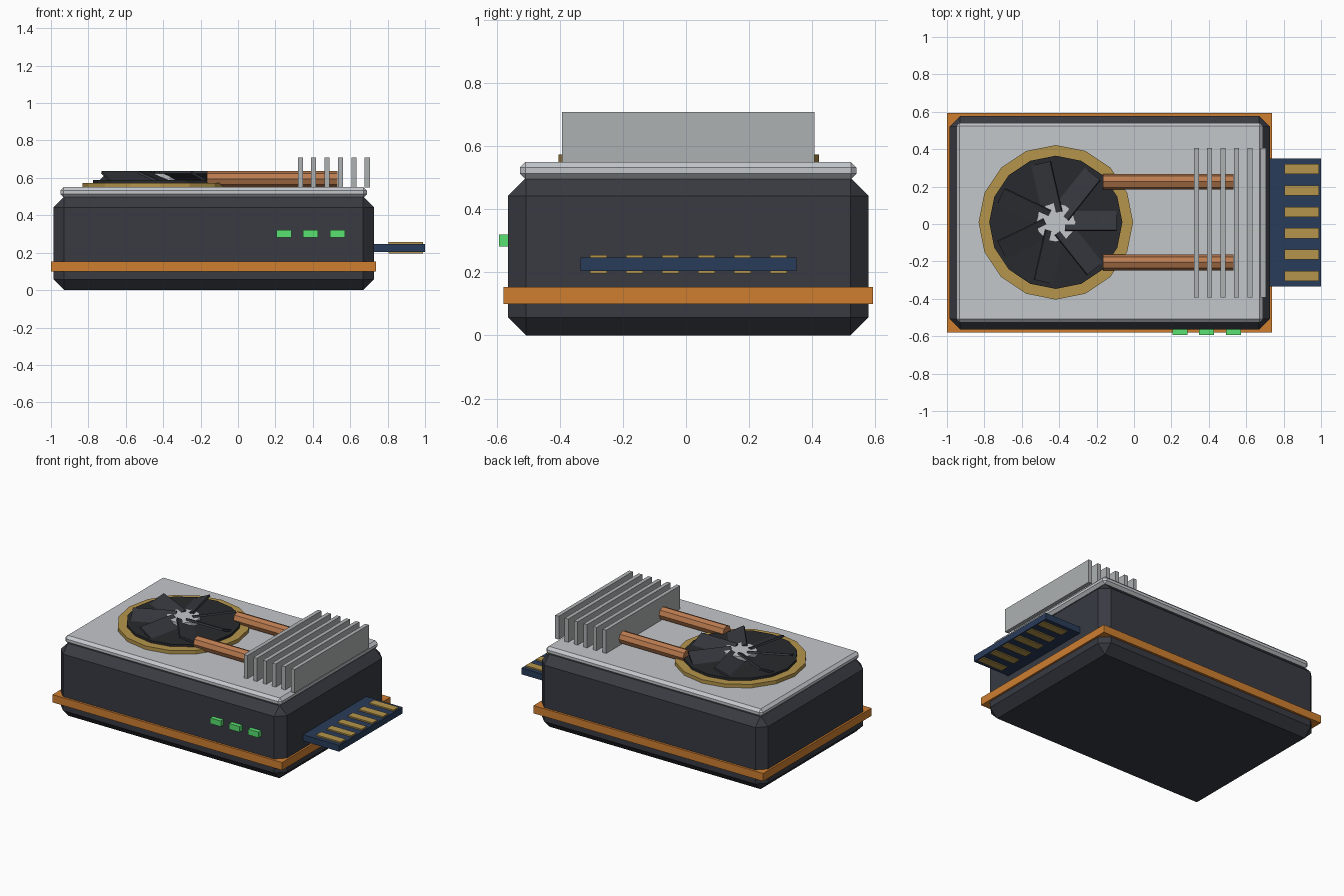
import bpy, math
from mathutils import Matrix, Vector

if "Cube" in bpy.data.objects:
    bpy.data.objects.remove(bpy.data.objects["Cube"])


def material(name, rgb):
    m = bpy.data.materials.new(name)
    m.diffuse_color = (*rgb, 1)
    m.use_nodes = True
    m.node_tree.nodes["Principled BSDF"].inputs["Base Color"].default_value = m.diffuse_color
    return m


DARK = material("dark_shell", (0.04, 0.043, 0.055))
BLACK = material("black_plastic", (0.022, 0.023, 0.026))
BLADE = material("blade_grey", (0.035, 0.037, 0.045))
ORANGE = material("orange_trim", (0.62, 0.21, 0.03))
SILVER = material("silver_lid", (0.55, 0.57, 0.60))
STEEL = material("fin_steel", (0.42, 0.44, 0.45))
GOLD = material("gold", (0.46, 0.30, 0.07))
COPPER = material("copper", (0.50, 0.20, 0.08))
NAVY = material("board_navy", (0.022, 0.045, 0.10))
GREEN = material("led_green", (0.10, 0.75, 0.16))


def finish(name, mat):
    ob = bpy.context.object
    ob.name = name
    ob.data.materials.append(mat)
    return ob


def box(name, lo, hi, mat, bevel=0):
    lo, hi = Vector(lo), Vector(hi)
    bpy.ops.mesh.primitive_cube_add(size=1)
    ob = finish(name, mat)
    ob.data.transform(Matrix.Diagonal((*(hi - lo), 1)))
    ob.location = (lo + hi) / 2
    if bevel:
        mod = ob.modifiers.new("chamfer", "BEVEL")
        mod.width, mod.segments = bevel, 1
    return ob


def cylinder(name, centre, radius, depth, sides, mat, rot=(0, 0, 0)):
    bpy.ops.mesh.primitive_cylinder_add(vertices=sides, radius=radius, depth=depth,
                                        location=centre, rotation=rot)
    return finish(name, mat)


# Chamfered shell, trim band and lid
CX, CY = -0.13, 0.007
for name, hx, hy, z0, z1, mat, bevel in (
        ("shell", 0.856, 0.571, 0, 0.50, DARK, 0.057),
        ("trim_band", 0.869, 0.586, 0.10, 0.153, ORANGE, 0),
        ("lid", 0.82, 0.534, 0.496, 0.55, SILVER, 0.018)):
    box(name, (CX - hx, CY - hy, z0), (CX + hx, CY + hy, z1), mat, bevel)

# Fan: ring, disc, hub and seven pitched blades
FX, FY = -0.418, 0.009
cylinder("fan_ring", (FX, FY, 0.56), 0.413, 0.028, 16, GOLD)
cylinder("fan_disc", (FX, FY, 0.575), 0.356, 0.03, 16, BLACK)
cylinder("fan_hub", (FX, FY, 0.595), 0.105, 0.055, 12, SILVER)
for i in range(7):
    blade = box(f"fan_blade_{i + 1}", (0.05, -0.06, -0.007), (0.325, 0.06, 0.007), BLADE)
    blade.matrix_world = (Matrix.Translation((FX, FY, 0.605))
                          @ Matrix.Rotation(i * math.tau / 7, 4, "Z")
                          @ Matrix.Translation((0.1875, 0.01, 0))
                          @ Matrix.Rotation(math.radians(-24), 4, "X"))

# Heat pipes running from the fan into the fins
for i, s in enumerate((-1, 1)):
    cylinder(f"heat_pipe_{i + 1}", (0.183, 0.01 + s * 0.216, 0.594), 0.042, 0.696, 8,
             COPPER, (0, math.pi / 2, 0))

# Cooling fins
for i in range(6):
    x = 0.333 + i * 0.0716
    box(f"fin_{i + 1}", (x - 0.0135, -0.393, 0.549), (x + 0.0135, 0.407, 0.709), STEEL)

# Edge connector with contacts on both faces
box("connector_board", (0.60, -0.335, 0.204), (1.0, 0.35, 0.247), NAVY)
for i in range(6):
    y = -0.278 + i * 0.1144
    for side, z0, z1 in (("bottom", 0.197, 0.208), ("top", 0.243, 0.256)):
        box(f"contact_{side}_{i + 1}", (0.805, y - 0.027, z0), (0.99, y + 0.027, z1), GOLD)

# Status lights
for i in range(3):
    x = 0.245 + i * 0.143
    box(f"status_light_{i + 1}", (x - 0.04, -0.593, 0.282), (x + 0.04, -0.54, 0.321), GREEN)
